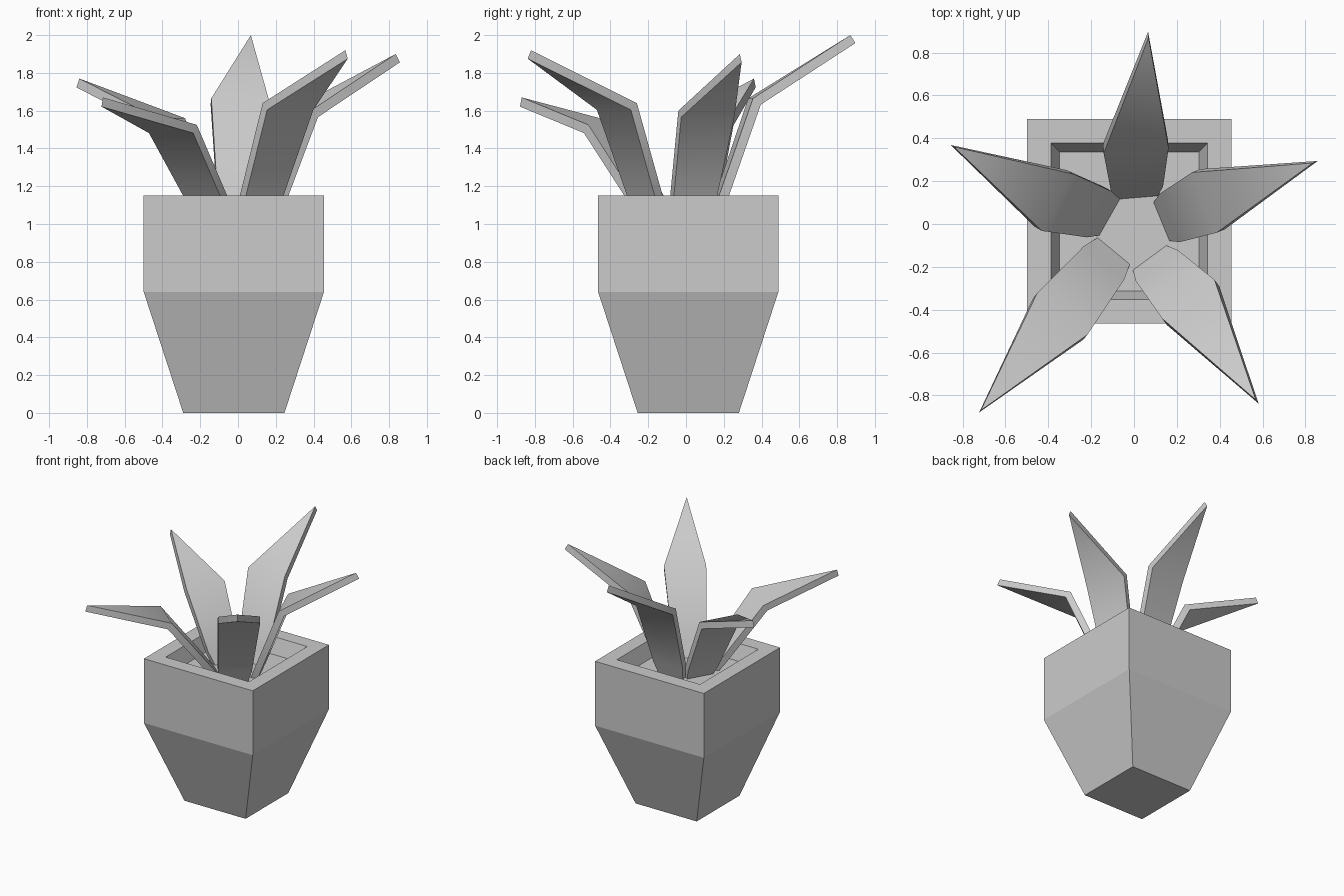
import bpy, bmesh
from mathutils import Vector

if "Cube" in bpy.data.objects:
    bpy.data.objects.remove(bpy.data.objects["Cube"])


def make_object(name, bm):
    bmesh.ops.recalc_face_normals(bm, faces=bm.faces)
    me = bpy.data.meshes.new(name)
    bm.to_mesh(me)
    bm.free()
    ob = bpy.data.objects.new(name, me)
    bpy.context.collection.objects.link(ob)
    return ob


# Square pot: (half width, height) rings from base, over the rim, down to the soil
CX, CY = -0.022, 0.012
profile = [(0.268, 0), (0.477, 0.64), (0.477, 1.15), (0.365, 1.15), (0.325, 1.03)]
bm = bmesh.new()
rings = [[bm.verts.new((CX + sx * h, CY + sy * h, z))
          for sx, sy in ((-1, -1), (1, -1), (1, 1), (-1, 1))] for h, z in profile]
for a, b in zip(rings, rings[1:]):
    for i in range(4):
        j = (i + 1) % 4
        bm.faces.new((a[i], a[j], b[j], b[i]))
bm.faces.new(rings[0][::-1])
bm.faces.new(rings[-1])
make_object("pot", bm)


# Leaf: strip of paired edge points narrowing to a pointed tip, thickened outward
def leaf(name, base, mid, tip, side):
    base, mid, tip = Vector(base), Vector(mid), Vector(tip)
    side = Vector((side[0], side[1], 0)).normalized()
    rows = [(base, 0.095), (base.lerp(mid, 0.2), 0.122), (mid, 0.152)]
    bm = bmesh.new()
    pairs = [(bm.verts.new(c - side * w), bm.verts.new(c + side * w)) for c, w in rows]
    for (a, b), (c, d) in zip(pairs, pairs[1:]):
        bm.faces.new((a, b, d, c))
    bm.faces.new((*pairs[-1], bm.verts.new(tip)))
    ob = make_object(name, bm)
    # upper surface must face the plant centre
    if ob.data.polygons[0].normal.z < 0:
        ob.data.flip_normals()
    m = ob.modifiers.new("thickness", 'SOLIDIFY')
    m.thickness = 0.05
    m.offset = -1
    m.use_even_offset = True
    bpy.ops.object.select_all(action='DESELECT')
    ob.select_set(True)
    bpy.context.view_layer.objects.active = ob
    bpy.ops.object.modifier_apply(modifier=m.name)
    bpy.ops.object.shade_smooth_by_angle(angle=0.87)


leaf("back_leaf", (0.015, 0.12, 1.02), (0.01, 0.342, 1.665), (0.068, 0.87, 2.0), (0.3, 0.025))
leaf("right_leaf", (0.125, 0.01, 1.02), (0.328, 0.10, 1.60), (0.835, 0.285, 1.90), (-0.115, 0.28))
leaf("front_right_leaf", (0.07, -0.155, 1.02), (0.253, -0.35, 1.64), (0.568, -0.82, 1.92), (0.245, 0.18))
leaf("front_left_leaf", (-0.09, -0.12, 1.02), (-0.335, -0.42, 1.525), (-0.715, -0.87, 1.67), (-0.23, 0.19))
leaf("left_leaf", (-0.11, 0.03, 1.02), (-0.355, 0.10, 1.56), (-0.84, 0.36, 1.77), (-0.15, -0.265))
